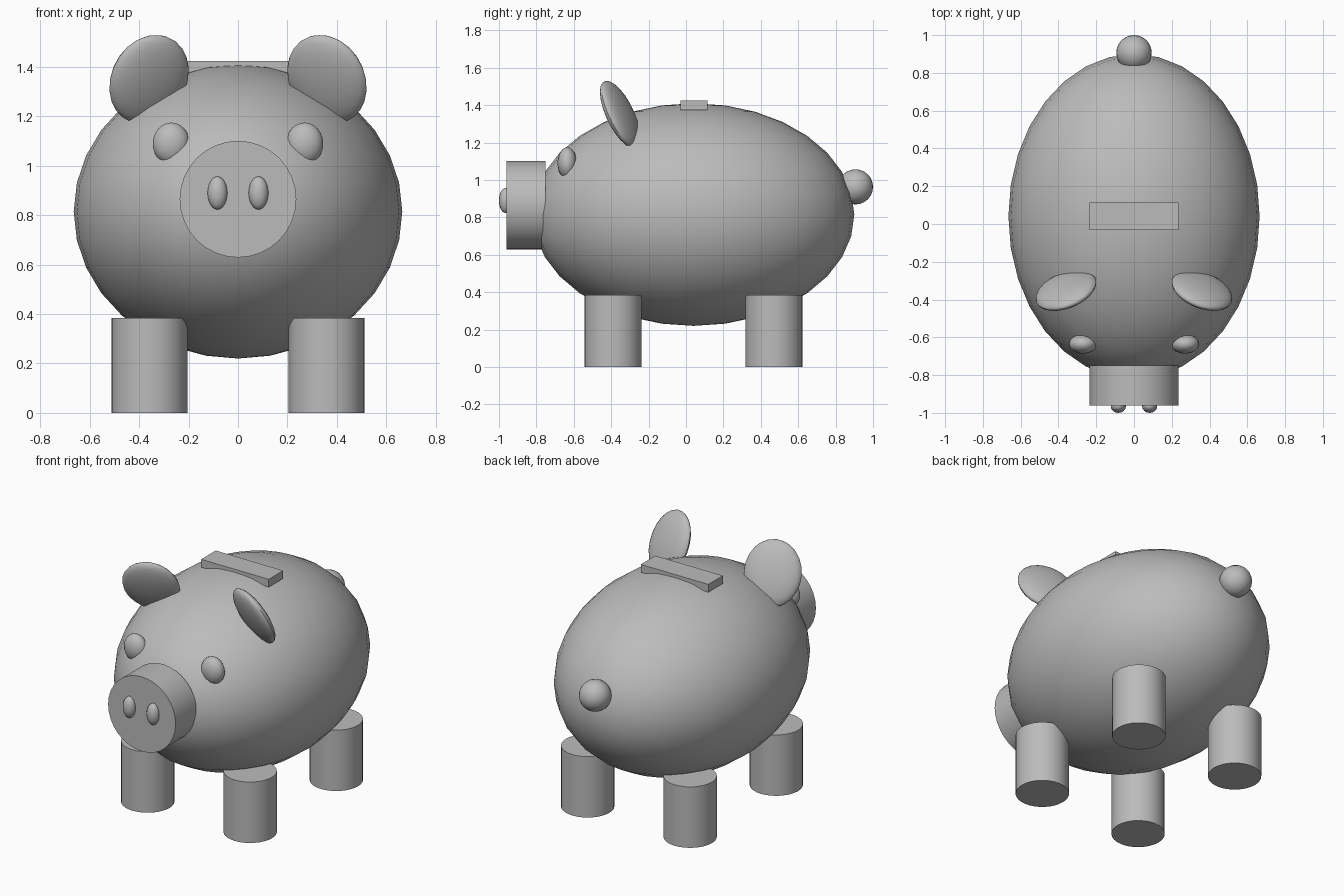
import bpy, math
from math import radians

if "Cube" in bpy.data.objects:
    bpy.data.objects.remove(bpy.data.objects["Cube"])

grey = bpy.data.materials.new("plain grey")
grey.diffuse_color = (0.5, 0.5, 0.5, 1)
grey.use_nodes = True
grey.node_tree.nodes["Principled BSDF"].inputs["Base Color"].default_value = grey.diffuse_color


def finish(name):
    ob = bpy.context.object
    ob.name = name
    ob.data.materials.append(grey)
    bpy.ops.object.transform_apply(location=False, rotation=False, scale=True)
    bpy.ops.object.shade_smooth_by_angle(angle=radians(35))
    return ob


def ball(name, loc, radii, rot=(0, 0, 0), seg=32, rings=16):
    bpy.ops.mesh.primitive_uv_sphere_add(segments=seg, ring_count=rings,
                                         radius=1, location=loc, rotation=rot)
    bpy.context.object.scale = radii
    return finish(name)


def drum(name, loc, radius, depth, rot=(0, 0, 0)):
    bpy.ops.mesh.primitive_cylinder_add(vertices=32, radius=radius, depth=depth,
                                        location=loc, rotation=rot)
    return finish(name)


# Egg-shaped body, snout and tail
ball("body", (0, 0.04, 0.815), (0.665, 0.86, 0.595))
drum("snout", (0, -0.855, 0.865), 0.236, 0.21, (radians(90), 0, 0))
ball("tail", (0, 0.906, 0.963), (0.094, 0.094, 0.094), seg=24, rings=12)

# Coin slot plate on the back
bpy.ops.mesh.primitive_cube_add(size=1, location=(0, 0.042, 1.4))
bpy.context.object.scale = (0.472, 0.145, 0.05)
finish("coin_slot")

# Paired parts on both sides
for side, s in (("left", -1), ("right", 1)):
    ball(side + "_nostril", (s * 0.083, -0.965, 0.89), (0.04, 0.035, 0.067),
         seg=16, rings=12)
    ball(side + "_eye", (s * 0.27, -0.635, 1.09), (0.075, 0.052, 0.085),
         seg=16, rings=12)
    ball(side + "_ear", (s * 0.36, -0.352, 1.35), (0.17, 0.05, 0.197),
         (radians(25), 0, -s * radians(22)), seg=24, rings=12)
    for end, y in (("front", -0.39), ("back", 0.47)):
        drum(f"{end}_{side}_leg", (s * 0.358, y, 0.1925), 0.153, 0.385)
